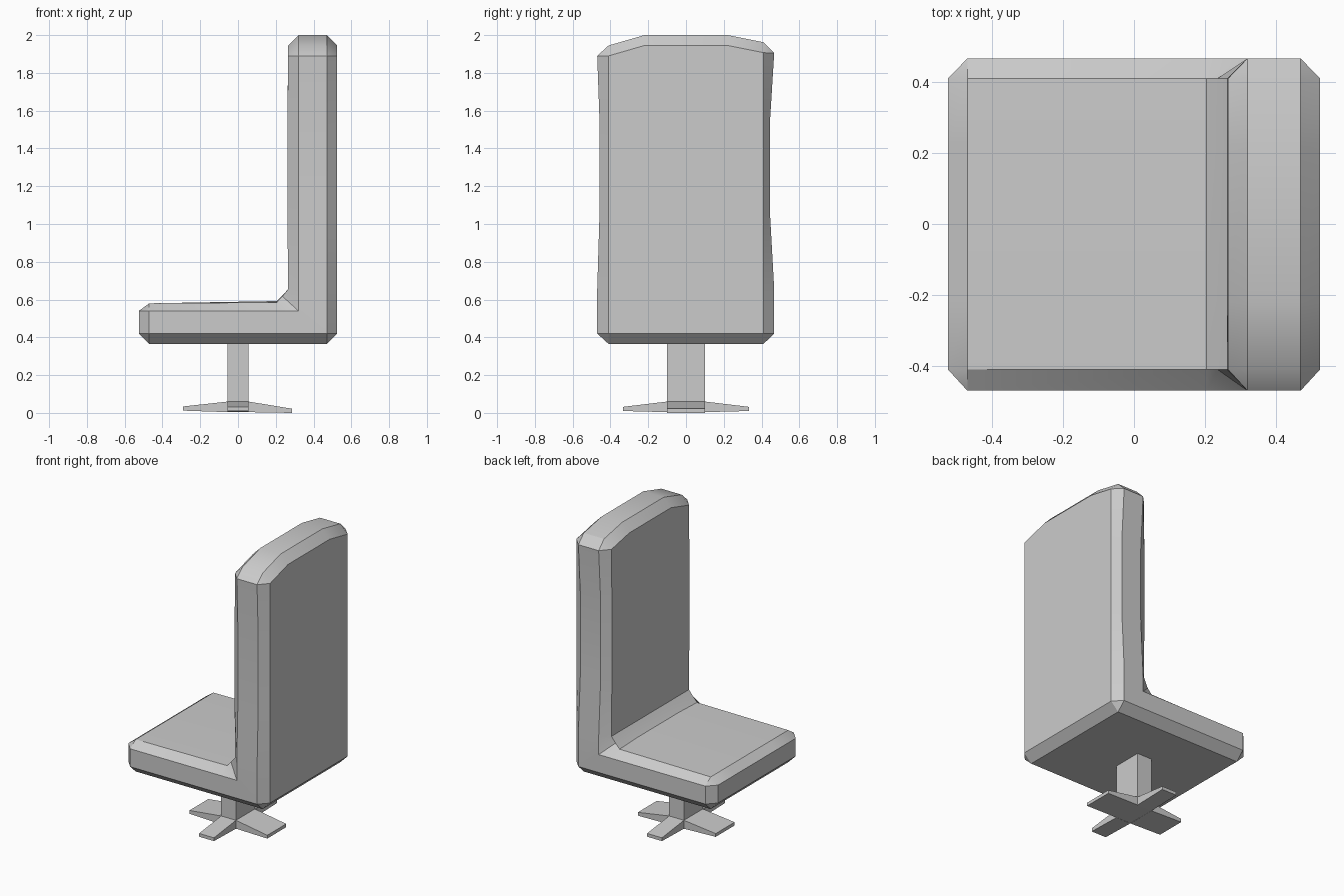
import bpy, bmesh

cube = bpy.data.objects.get("Cube")
if cube:
    bpy.data.objects.remove(cube, do_unlink=True)

grey = bpy.data.materials.new("plain grey")
grey.use_nodes = True
grey.diffuse_color = (0.6, 0.6, 0.6, 1)
grey.node_tree.nodes["Principled BSDF"].inputs["Base Color"].default_value = (0.6, 0.6, 0.6, 1)


def finish(name, bm):
    bmesh.ops.remove_doubles(bm, verts=bm.verts, dist=0.0005)
    bmesh.ops.recalc_face_normals(bm, faces=bm.faces)
    mesh = bpy.data.meshes.new(name)
    bm.to_mesh(mesh)
    bm.free()
    mesh.materials.append(grey)
    obj = bpy.data.objects.new(name, mesh)
    bpy.context.collection.objects.link(obj)
    bpy.ops.object.select_all(action='DESELECT')
    obj.select_set(True)
    bpy.context.view_layer.objects.active = obj
    bpy.ops.object.shade_smooth_by_angle()
    return obj


def face(bm, verts):
    """Add a face, leaving out corners that coincide."""
    kept = []
    for v in verts:
        if all((v.co - k.co).length > 0.0005 for k in kept):
            kept.append(v)
    if len(kept) > 2:
        bm.faces.new(kept)


# Padded L-shaped seat and backrest: side profiles lofted across the width
X0, X1, C = -0.525, 0.525, 0.055      # front, back and chamfer size
IN, BACK = 0.32, X1 - C               # backrest side edges
WAIST = [1.05, 1.55]                  # heights where the back narrows


def outer(drop, lift):
    top = 2 - drop
    return ([(X0 + C, 0.365), (X0, 0.42), (X0, 0.54), (X0 + C, 0.58),
             (0.205, 0.58 + lift), (0.235, 0.615 + lift / 2), (0.265, 0.655)]
            + [(0.262, z) for z in WAIST]
            + [(0.265, top - C), (IN, top), (BACK, top), (X1, top - C)]
            + [(X1, z) for z in reversed(WAIST)]
            + [(X1, 0.655), (X1, 0.42), (BACK, 0.365)])


def side(top):
    return ([(X0 + C, 0.42)] * 2 + [(X0 + C, 0.54)] * 2
            + [(0.205, 0.54), (IN, 0.54), (IN, 0.655)]
            + [(IN, z) for z in WAIST]
            + [(IN, top)] * 2 + [(BACK, top)] * 2
            + [(BACK, z) for z in reversed(WAIST)]
            + [(BACK, 0.655), (BACK, 0.42), (BACK, 0.42)])


bm = bmesh.new()


def ring(y, profile, pinch=0.0):
    sign = 1 if y > 0 else -1
    return [bm.verts.new((x, y - sign * (pinch if z in WAIST else 0), z))
            for x, z in profile]


rings = [ring(-0.47, side(1.89), 0.012),
         ring(-0.41, outer(0.055, 0.005)),
         ring(-0.22, outer(0, 0.012)),
         ring(0.22, outer(0, 0.012)),
         ring(0.41, outer(0.038, 0.005)),
         ring(0.467, side(1.905), 0.022)]
for a, b in zip(rings, rings[1:]):
    for i in range(len(a)):
        j = (i + 1) % len(a)
        face(bm, [a[i], a[j], b[j], b[i]])
# Flat sides: one seat panel and a strip up the backrest
for r in (rings[0], rings[-1]):
    face(bm, [r[i] for i in (0, 2, 4, 5, 6, 15, 16)])
    for i in range(6, 9):
        face(bm, [r[i], r[i + 1], r[20 - i], r[21 - i]])
finish("seat_and_backrest", bm)


def hexahedron(bm, bottom, top):
    lo = [bm.verts.new(p) for p in bottom]
    hi = [bm.verts.new(p) for p in top]
    bm.faces.new(lo)
    bm.faces.new(hi)
    for i in range(4):
        j = (i + 1) % 4
        bm.faces.new([lo[i], lo[j], hi[j], hi[i]])


# Post
PX, PY = 0.055, 0.1
corners = [(-PX, -PY), (PX, -PY), (PX, PY), (-PX, PY)]
bm = bmesh.new()
hexahedron(bm, [(x, y, 0.005) for x, y in corners], [(x, y, 0.37) for x, y in corners])
finish("post", bm)

# Four tapered feet
feet = [("front_foot", (-1, 0), 0.29, 0.012), ("back_foot", (1, 0), 0.287, 0.0),
        ("right_foot", (0, -1), 0.333, 0.01), ("left_foot", (0, 1), 0.333, 0.01)]
for name, (dx, dy), reach, tip in feet:
    start, half = (PX, PY) if dx else (PY, PX)

    def at(along, across, z):
        return (dx * along - dy * across, dy * along + dx * across, z)

    plan = [(start, -half), (reach, -half), (reach, half), (start, half)]
    bm = bmesh.new()
    hexahedron(bm,
               [at(u, v, tip if u == reach else 0.004) for u, v in plan],
               [at(u, v, tip + 0.022 if u == reach else 0.06) for u, v in plan])
    finish(name, bm)
